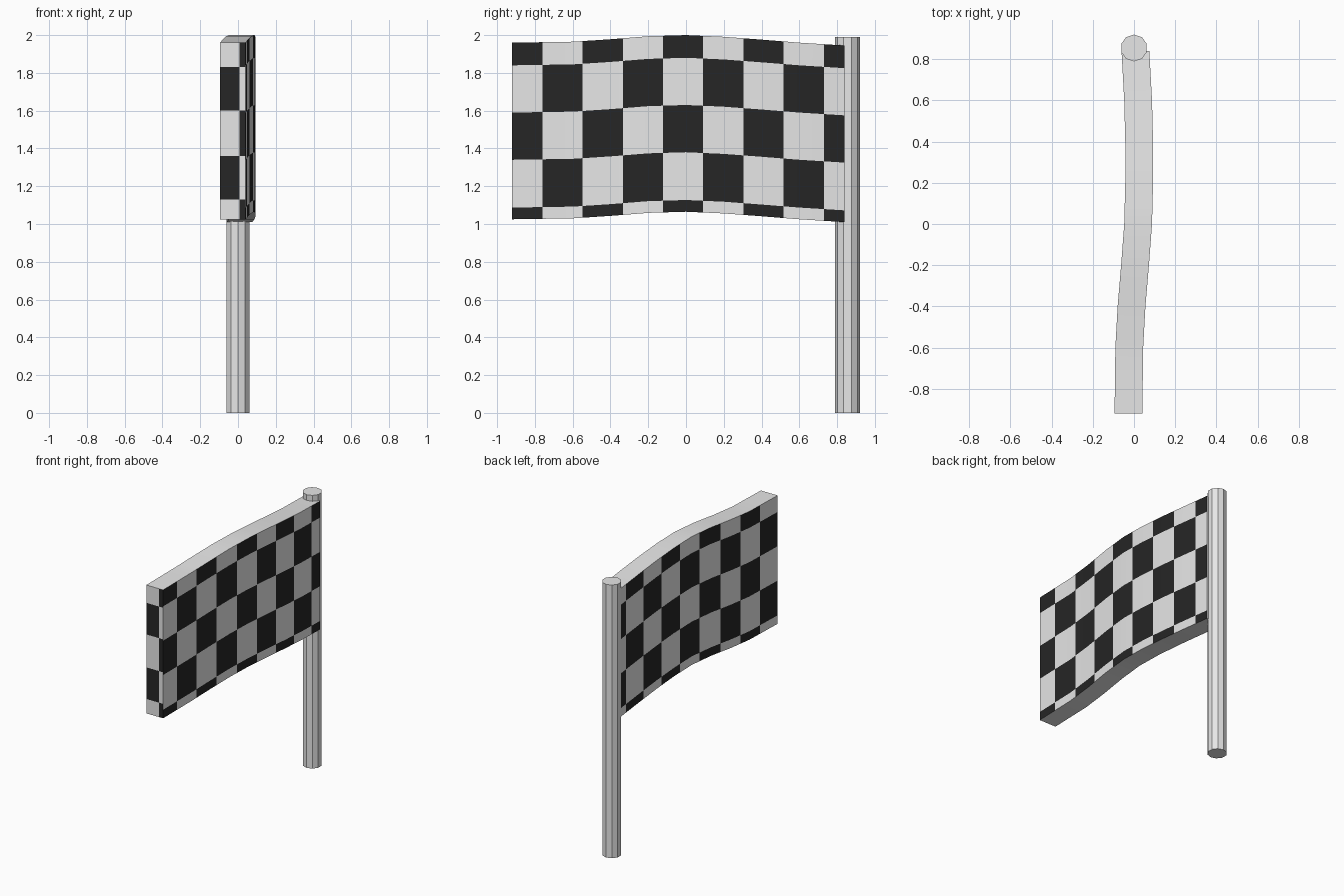
import bpy, bmesh, math

if "Cube" in bpy.data.objects:
    bpy.data.objects.remove(bpy.data.objects["Cube"])

def material(name, rgb):
    m = bpy.data.materials.new(name)
    m.diffuse_color = (*rgb, 1)
    m.use_nodes = True
    m.node_tree.nodes["Principled BSDF"].inputs["Base Color"].default_value = m.diffuse_color
    return m

white = material("white", (0.8, 0.8, 0.8))
black = material("black", (0.019, 0.019, 0.019))

# Flag wave seen from above and from the side: y, centre x, top z
WAVE = [(-0.92, -0.027, 1.96), (-0.6, -0.023, 1.965), (-0.4, -0.012, 1.978),
        (-0.2, 0.005, 1.994), (0, 0.02, 2.0), (0.2, 0.025, 1.991),
        (0.4, 0.025, 1.976), (0.6, 0.02, 1.96), (0.84, 0.007, 1.945)]
HALF = 0.0675
ROWS = [0, 0.12, 0.37, 0.62, 0.873, 0.935]       # check rows, measured down from the top
END_ROWS = [0, 0.13, 0.36, 0.60, 0.83, 0.935]

def wave(y):
    for a, b in zip(WAVE, WAVE[1:]):
        if y <= b[0] + 1e-6:
            t = (y - a[0]) / (b[0] - a[0])
            return a[1] + t * (b[1] - a[1]), a[2] + t * (b[2] - a[2])

def columns(first):
    return [first + 0.2128 * k for k in range(9) if first + 0.2128 * k < 0.835]

right_cols, left_cols = columns(-0.76), columns(-0.72)
ys = sorted({round(y, 4) for y in right_cols + left_cols + [w[0] for w in WAVE]})

bm = bmesh.new()

def quad(points, dark=False):
    f = bm.faces.new([bm.verts.new(p) for p in points])
    f.material_index = int(dark)
    f.smooth = True

# Checked broad sides, plain top and bottom
for y0, y1 in zip(ys, ys[1:]):
    (x0, t0), (x1, t1) = wave(y0), wave(y1)
    mid = (y0 + y1) / 2
    for j, (a, b) in enumerate(zip(ROWS, ROWS[1:])):
        for side, cols, shift in ((1, right_cols, 0), (-1, left_cols, 1)):
            i = sum(c < mid for c in cols) + shift
            h = side * HALF
            quad([(x0 + h, y0, t0 - a), (x0 + h, y0, t0 - b),
                  (x1 + h, y1, t1 - b), (x1 + h, y1, t1 - a)], (i + j) % 2 == 0)
    for d in (0, ROWS[-1]):
        quad([(x0 - HALF, y0, t0 - d), (x0 + HALF, y0, t0 - d),
              (x1 + HALF, y1, t1 - d), (x1 - HALF, y1, t1 - d)])

# Checked free end, where the pattern wraps round the corner
cx, top = wave(-0.92)
xs = [cx - HALF, 0.008, cx + HALF]
for j, (a, b) in enumerate(zip(END_ROWS, END_ROWS[1:])):
    for i in range(2):
        quad([(xs[i], -0.92, top - a), (xs[i], -0.92, top - b),
              (xs[i + 1], -0.92, top - b), (xs[i + 1], -0.92, top - a)], (i + j) % 2 == 1)

# Plain end against the pole
cx, top = wave(0.84)
quad([(cx - HALF, 0.84, top), (cx + HALF, 0.84, top),
      (cx + HALF, 0.84, top - ROWS[-1]), (cx - HALF, 0.84, top - ROWS[-1])])

bmesh.ops.remove_doubles(bm, verts=bm.verts, dist=0.0005)
bmesh.ops.recalc_face_normals(bm, faces=bm.faces)
mesh = bpy.data.meshes.new("flag")
bm.to_mesh(mesh)
bm.free()
mesh.materials.append(white)
mesh.materials.append(black)
flag = bpy.data.objects.new("flag", mesh)
bpy.context.collection.objects.link(flag)
bpy.context.view_layer.objects.active = flag
flag.select_set(True)
bpy.ops.object.shade_smooth_by_angle(angle=math.radians(30))

# Ten-sided pole
bpy.ops.mesh.primitive_cylinder_add(vertices=10, radius=0.065, depth=1.99,
                                    location=(0, 0.855, 0.995))
pole = bpy.context.object
pole.name = "pole"
pole.data.materials.append(white)
